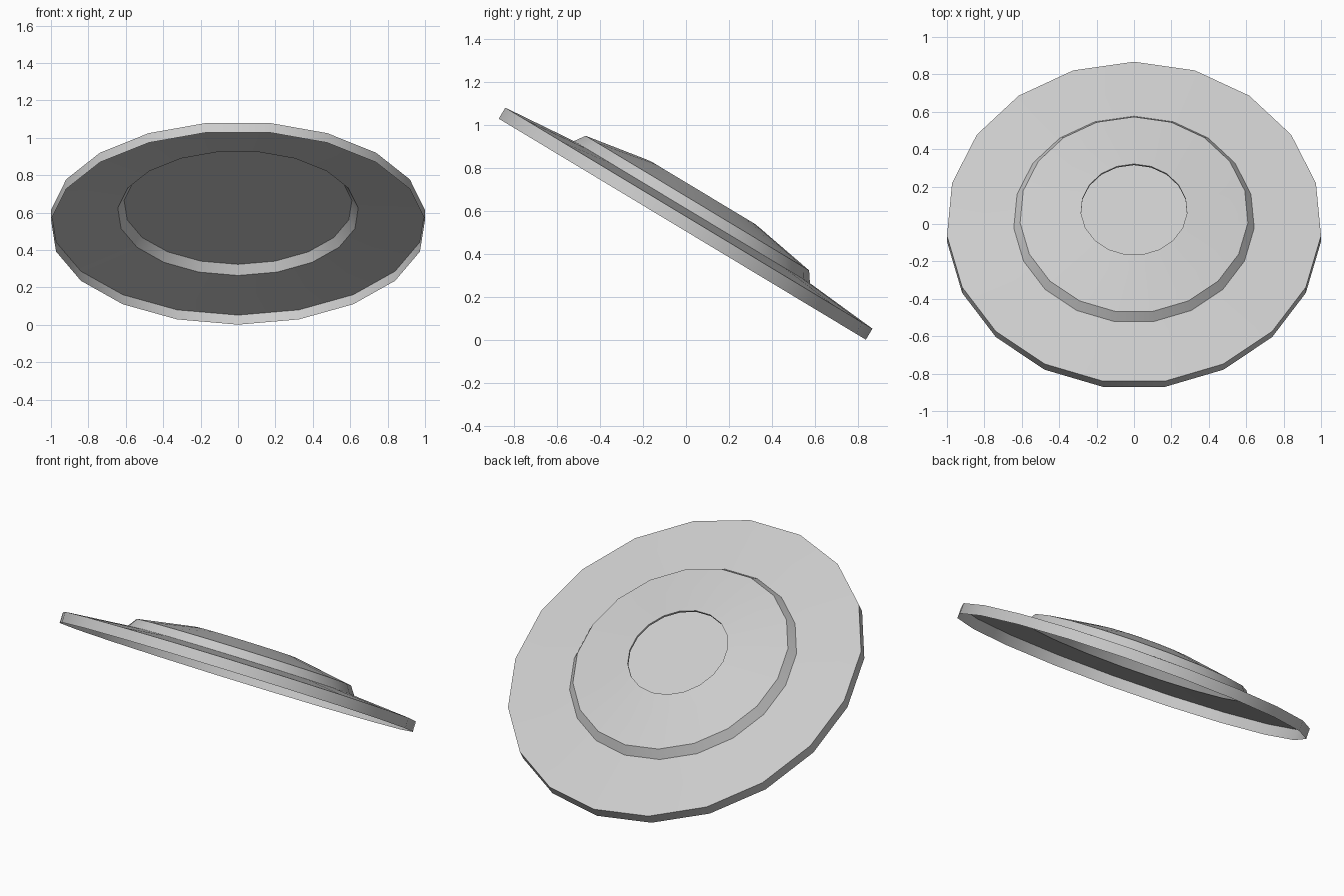
import bpy, bmesh, math
from mathutils import Matrix

if "Cube" in bpy.data.objects:
    bpy.data.objects.remove(bpy.data.objects["Cube"])

SIDES = 19
PLACE = Matrix.Translation((0, -0.023, 0.519)) @ Matrix.Rotation(math.radians(-31.05), 4, 'X')


def lathe(name, profile, sides, cap=False):
    """Open shell turned round local z; cap closes the last ring."""
    bm = bmesh.new()
    rings = []
    for r, h in profile:
        rings.append([bm.verts.new((r * math.sin(2 * math.pi * k / sides),
                                    r * math.cos(2 * math.pi * k / sides), h))
                      for k in range(sides)])
    for a, b in zip(rings, rings[1:]):
        for k in range(sides):
            j = (k + 1) % sides
            bm.faces.new((a[k], b[k], b[j], a[j]))
    if cap:
        bm.faces.new(list(reversed(rings[-1])))
    bm.transform(PLACE)
    mesh = bpy.data.meshes.new(name)
    bm.to_mesh(mesh)
    bm.free()
    obj = bpy.data.objects.new(name, mesh)
    bpy.context.collection.objects.link(obj)
    bpy.ops.object.select_all(action='DESELECT')
    obj.select_set(True)
    bpy.context.view_layer.objects.active = obj
    bpy.ops.object.shade_smooth_by_angle(angle=math.radians(30))
    return obj


# Hollow tilted dish: rim wall, gently rising brim, step, flat floor
lathe("dish_shell", [(1.0034, 0.0), (1.0034, 0.0595), (0.645, 0.091),
                     (0.611, 0.140)], SIDES, cap=True)

# Sloped crown over the floor, with a round opening and short lip
lathe("crown_ring", [(0.611, 0.140), (0.318, 0.190), (0.284, 0.195),
                     (0.284, 0.183)], SIDES)
